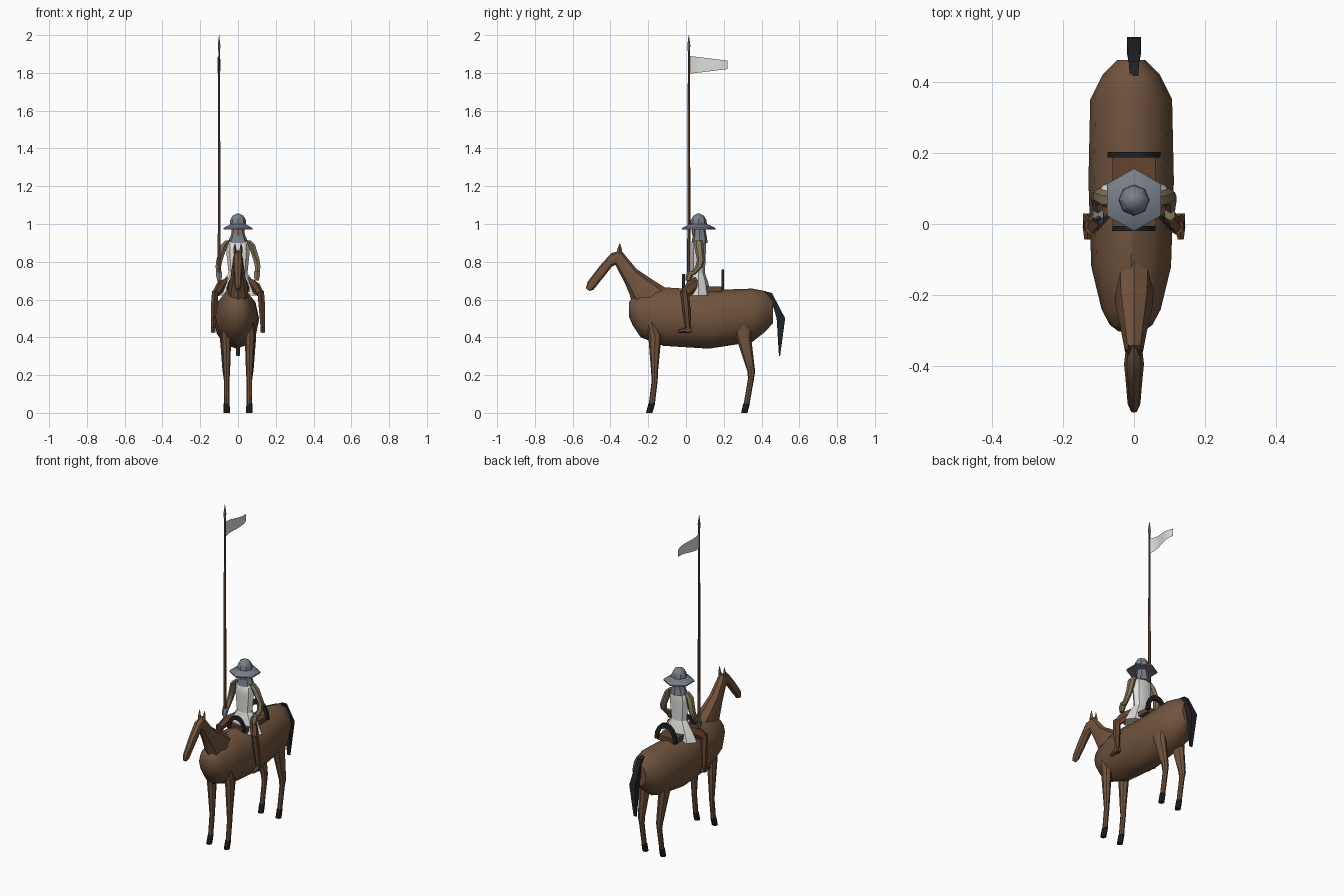
import bpy, bmesh
from math import sin, cos, pi, radians, sqrt
from mathutils import Vector

if "Cube" in bpy.data.objects:
    bpy.data.objects.remove(bpy.data.objects["Cube"], do_unlink=True)


def material(name, red, green, blue):
    mat = bpy.data.materials.new(name)
    mat.use_nodes = True
    mat.diffuse_color = (red, green, blue, 1)
    shader = mat.node_tree.nodes["Principled BSDF"]
    shader.inputs["Base Color"].default_value = (red, green, blue, 1)
    shader.inputs["Roughness"].default_value = .8
    return mat


COAT = material("horse brown", .165, .088, .047)
LEATHER = material("leather brown", .125, .058, .028)
WOOD = material("lance wood", .15, .075, .04)
STEEL = material("steel grey", .19, .21, .25)
CLOTH = material("white cloth", .72, .72, .71)
SLEEVE = material("tan sleeve", .22, .17, .095)
SKIN = material("skin", .33, .19, .12)
BLACK = material("black", .016, .016, .018)


def finish(name, bm, mat, closed=True):
    if closed:
        bmesh.ops.recalc_face_normals(bm, faces=bm.faces[:])
    mesh = bpy.data.meshes.new(name)
    bm.to_mesh(mesh)
    bm.free()
    mesh.materials.append(mat)
    mesh.shade_smooth()
    mesh.set_sharp_from_angle(angle=radians(38))
    obj = bpy.data.objects.new(name, mesh)
    bpy.context.collection.objects.link(obj)
    return obj


def loft(name, stations, mat, sides=8, side=1, box=False):
    """Skin rings; each station is (x, half width, y1, z1, y2, z2)."""
    bm = bmesh.new()
    rings = []
    if box:
        sides = 4
    turn, grow = (pi / 4, sqrt(2)) if box else (0, 1)
    for x, half, y1, z1, y2, z2 in stations:
        a, b = Vector((x * side, y1, z1)), Vector((x * side, y2, z2))
        mid, reach, wide = (a + b) / 2, (a - b) / 2, Vector((half, 0, 0))
        angles = [turn + 2 * pi * i / sides for i in range(sides)]
        rings.append([bm.verts.new(mid + grow * (cos(t) * reach + sin(t) * wide))
                      for t in angles])
    for low, high in zip(rings, rings[1:]):
        for i in range(sides):
            j = (i + 1) % sides
            bm.faces.new((low[i], low[j], high[j], high[i]))
    bm.faces.new(rings[0])
    bm.faces.new(rings[-1])
    return finish(name, bm, mat)


def level(x, half, y1, y2, z):
    """Horizontal station."""
    return (x, half, y1, z, y2, z)


def upright(half, y, bottom, top, x=0):
    """Vertical station."""
    return (x, half, y, top, y, bottom)


def arch(name, y, width, height, base, mat):
    """Curved saddle board standing across the horse."""
    bm = bmesh.new()
    steps = 8
    loops = []
    for scale, depth in ((1, 0), (1, .015), (.72, .015), (.72, 0)):
        loops.append([bm.verts.new((width * scale * cos(pi * i / steps), y + depth,
                                    base + height * scale * sin(pi * i / steps)))
                      for i in range(steps + 1)])
    for k in range(4):
        a, b = loops[k], loops[(k + 1) % 4]
        for i in range(steps):
            bm.faces.new((a[i], a[i + 1], b[i + 1], b[i]))
    for end in (0, steps):
        bm.faces.new([ring[end] for ring in loops])
    return finish(name, bm, mat)


# Horse trunk
offset = -.008
loft("horse_body", [upright(*s, x=offset) for s in (
    (.035, -.302, .51, .585), (.06, -.283, .465, .615), (.083, -.24, .40, .64),
    (.112, -.12, .355, .665), (.12, .12, .34, .65), (.115, .35, .375, .658),
    (.08, .42, .43, .645), (.04, .46, .475, .605))], COAT, sides=12)

# Neck and head
loft("horse_neck", [
    (0, .055, -.08, .645, -.28, .56), (0, .052, -.17, .70, -.298, .625),
    (0, .038, -.26, .76, -.325, .69), (0, .025, -.345, .862, -.375, .785)], COAT)
loft("horse_head", [
    (0, .023, -.34, .86, -.362, .79), (0, .028, -.395, .846, -.392, .775),
    (0, .023, -.455, .78, -.435, .72), (0, .018, -.52, .695, -.49, .652),
    (0, .011, -.53, .66, -.512, .645)], COAT)
loft("tail", [
    (0, .012, .415, .645, .43, .61), (0, .015, .455, .635, .455, .585),
    (0, .02, .525, .50, .48, .50), (0, .009, .498, .30, .492, .30)], BLACK, box=True)

# Horse legs, hooves and ears on both sides
for label, side in (("left", 1), ("right", -1)):
    loft(label + "_front_leg", [
        level(.066, .018, -.205, -.165, .48), level(.063, .027, -.20, -.13, .41),
        level(.06, .018, -.185, -.148, .22), level(.06, .015, -.182, -.15, .17),
        level(.06, .014, -.197, -.165, .045)], COAT, side=side)
    loft(label + "_front_hoof", [
        level(.06, .016, -.199, -.163, .05), level(.06, .017, -.212, -.178, 0)],
        BLACK, side=side)
    loft(label + "_hind_leg", [
        level(.068, .03, .25, .36, .47), level(.066, .03, .265, .345, .40),
        level(.062, .02, .325, .366, .22), level(.06, .015, .328, .36, .18),
        level(.06, .014, .305, .336, .045)], COAT, side=side)
    loft(label + "_hind_hoof", [
        level(.06, .016, .303, .338, .05), level(.06, .017, .292, .326, 0)],
        BLACK, side=side)
    loft(label + "_ear", [
        level(.016, .009, -.37, -.338, .845), level(.017, .008, -.362, -.34, .87),
        level(.016, .001, -.352, -.349, .898)], COAT, sides=4, side=side)

# Saddle
loft("saddle_seat", [upright(.06, y, .64, .67) for y in (-.01, .19)], LEATHER, box=True)
arch("saddle_pommel", -.02, .06, .085, .65, BLACK)
arch("saddle_cantle", .187, .075, .11, .65, BLACK)

# Rider body
loft("tunic", [
    level(0, .05, .03, .10, .70), level(0, .05, .03, .10, .74),
    level(0, .062, .028, .105, .85), level(0, .06, .03, .105, .90),
    level(0, .03, .045, .10, .93)], CLOTH)
loft("tunic_skirt", [
    level(0, .12, 0, .13, .622), level(0, .085, .015, .118, .69),
    level(0, .05, .03, .10, .74)], CLOTH)
loft("mail_hood", [
    level(0, .056, .028, .115, .90), level(0, .036, .038, .108, .945),
    level(0, .033, .037, .10, .995)], STEEL)
loft("face", [
    level(0, .016, .032, .06, .938), level(0, .021, .03, .06, .96),
    level(0, .02, .032, .06, .985)], SKIN, sides=6)

# Wide-brimmed helmet
loft("helmet_brim", [
    level(0, .088, -.02, .156, .972), level(0, .088, -.02, .156, .979),
    level(0, .045, .022, .112, 1)], STEEL, sides=6)
loft("helmet_dome", [
    level(0, .044, .023, .111, .99), level(0, .042, .025, .109, 1.02),
    level(0, .028, .04, .094, 1.045), level(0, .006, .061, .073, 1.055)], STEEL)

# Rider arms and legs
for label, side in (("left", 1), ("right", -1)):
    loft(label + "_sleeve", [
        level(.052, .018, .045, .09, .912), level(.072, .021, .042, .092, .89),
        level(.098, .019, .058, .10, .81), level(.104, .017, .05, .09, .775),
        level(.101, .014, .015, .045, .73)], SLEEVE, sides=6, side=side)
    loft(label + "_glove", [
        level(.101, .017, .01, .046, .75), level(.10, .018, -.002, .035, .725),
        level(.099, .013, -.002, .025, .70)], STEEL if side < 0 else SLEEVE,
        sides=6, side=side)
    loft(label + "_thigh", [
        (.055, .026, .05, .72, .085, .66), (.09, .026, .012, .70, .045, .635),
        (.12, .021, -.03, .64, .012, .612)], LEATHER, sides=6, side=side)
    loft(label + "_shin", [
        level(.12, .02, -.032, .014, .645), level(.125, .02, -.024, .022, .58),
        level(.131, .014, -.006, .025, .46), level(.131, .014, -.006, .026, .425)],
        LEATHER, sides=6, side=side)
    loft(label + "_boot", [
        upright(.014, .03, .425, .455, .131), upright(.015, -.01, .422, .455, .131),
        upright(.01, -.043, .424, .438, .131)], LEATHER, sides=6, side=side)

# Lance with steel tip
lance_x, lance_y = -.10, .015


def round_station(radius, z):
    return level(lance_x, radius, lance_y - radius, lance_y + radius, z)


loft("lance_shaft", [round_station(.009, .66), round_station(.0075, 1.3),
                     round_station(.005, 1.93)], WOOD, sides=6)
loft("lance_tip", [round_station(.006, 1.915), round_station(.008, 1.945),
                   round_station(.001, 2)], STEEL, sides=6)

# Waving pennant
bm = bmesh.new()
columns = []
for i in range(9):
    t = i / 8
    x, y = lance_x - .008 * sin(2 * pi * t), lance_y + .205 * t
    columns.append((bm.verts.new((x, y, 1.795 + .025 * t)),
                    bm.verts.new((x, y, 1.89 - .025 * t))))
for (a, b), (c, d) in zip(columns, columns[1:]):
    bm.faces.new((a, c, d, b))
finish("pennant", bm, CLOTH, closed=False)
